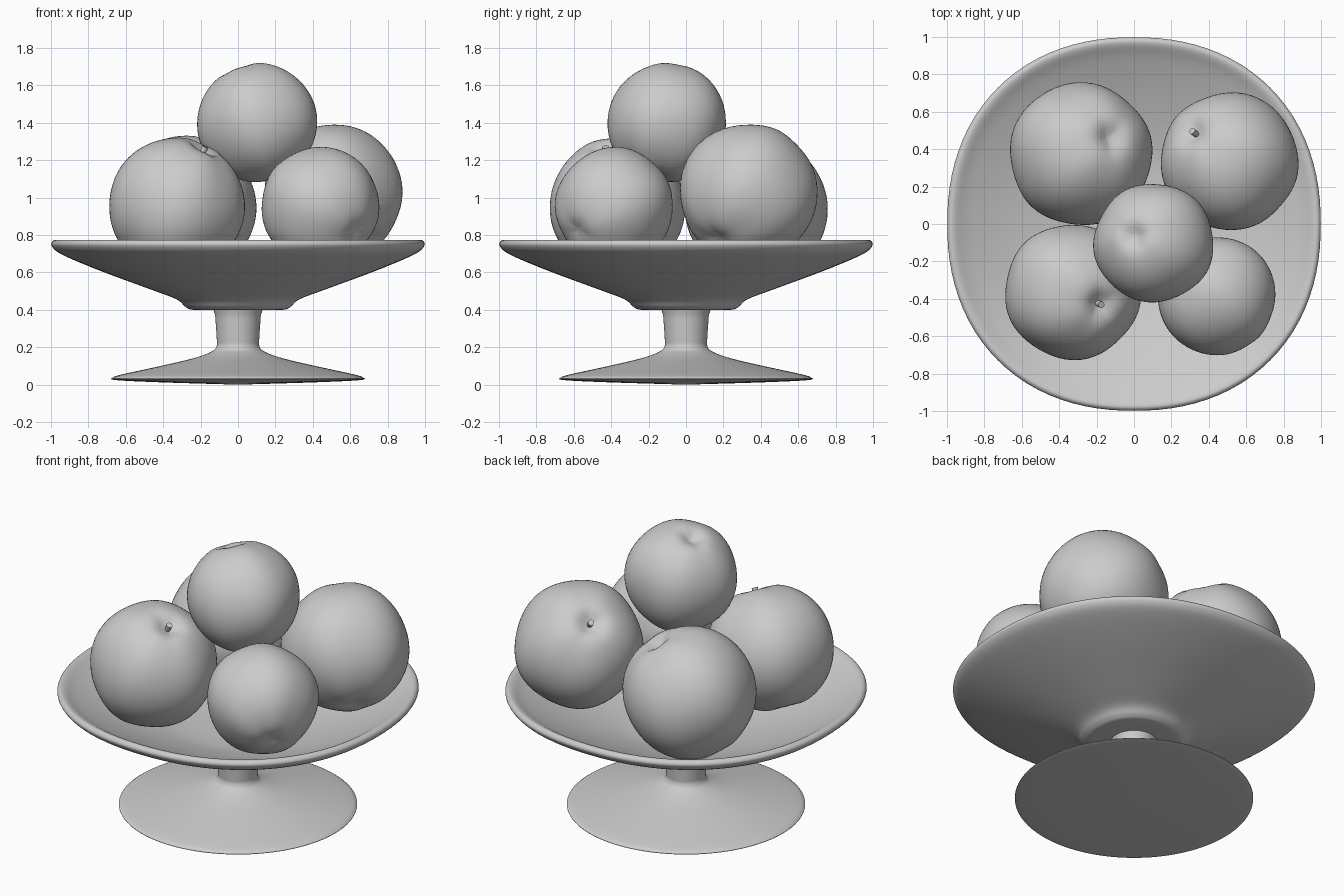
import bpy, bmesh, math
from mathutils import Vector

if "Cube" in bpy.data.objects:
    bpy.data.objects.remove(bpy.data.objects["Cube"])


def smooth_profile(pts, steps=5):
    """Catmull-Rom curve through (radius, z) points."""
    p = [Vector(q) for q in pts]
    p = [p[0]] + p + [p[-1]]
    out = []
    for i in range(1, len(p) - 2):
        a, b, c, d = p[i - 1:i + 3]
        for k in range(steps):
            t = k / steps
            out.append(0.5 * (2 * b + (c - a) * t + (2 * a - 5 * b + 4 * c - d) * t * t
                              + (3 * b - a - 3 * c + d) * t ** 3))
    return out + [p[-1]]


def finish(bm, name, angle=40):
    bmesh.ops.recalc_face_normals(bm, faces=bm.faces)
    me = bpy.data.meshes.new(name)
    bm.to_mesh(me)
    bm.free()
    ob = bpy.data.objects.new(name, me)
    bpy.context.collection.objects.link(ob)
    bpy.ops.object.select_all(action='DESELECT')
    ob.select_set(True)
    bpy.context.view_layer.objects.active = ob
    bpy.ops.object.shade_smooth_by_angle(angle=math.radians(angle))
    return ob


def lathe(name, pts, power=2.0, segs=96):
    """Turned shape; power above 2 makes the plan slightly squarish."""
    bm = bmesh.new()
    rings = []
    for r, z in smooth_profile(pts):
        if r < 1e-4:
            rings.append([bm.verts.new((0, 0, z))] * segs)
            continue
        ring = []
        for i in range(segs):
            a = 2 * math.pi * i / segs
            c, s = math.cos(a), math.sin(a)
            k = r / (abs(c) ** power + abs(s) ** power) ** (1 / power)
            ring.append(bm.verts.new((c * k, s * k, z)))
        rings.append(ring)
    for lo, hi in zip(rings, rings[1:]):
        for i in range(segs):
            j = (i + 1) % segs
            quad = list(dict.fromkeys((lo[i], lo[j], hi[j], hi[i])))
            if len(quad) > 2:
                bm.faces.new(quad)
    return finish(bm, name)


def fruit(name, centre, radius, axis, phase, stem=False):
    """Lumpy apple with a dimple at each end of its axis."""
    rot = Vector(axis).to_track_quat('Z', 'Y')
    centre = Vector(centre)
    bm = bmesh.new()
    bmesh.ops.create_uvsphere(bm, u_segments=64, v_segments=40, radius=1)
    for v in bm.verts:
        t = math.acos(max(-1, min(1, v.co.z)))
        a = math.atan2(v.co.y, v.co.x)
        k = 1 - 0.15 * math.exp(-(t / 0.2) ** 2) - 0.07 * math.exp(-((math.pi - t) / 0.2) ** 2)
        k += 0.014 * math.sin(t) * math.cos(5 * a + phase)
        k += 0.010 * math.sin(t) ** 2 * math.sin(2 * a + 3 * t + phase)
        v.co = centre + rot @ (v.co * radius * k)
    finish(bm, name, 80)
    if stem:
        bm = bmesh.new()
        bmesh.ops.create_cone(bm, cap_ends=True, segments=16, radius1=0.012,
                              radius2=0.018, depth=0.1)
        for v in bm.verts:
            v.co = centre + rot @ (v.co + Vector((0, 0, radius * 0.98 - 0.05)))
        finish(bm, name + "_stem")


# Shallow dish
lathe("bowl", [(0, 0.40), (0.12, 0.40), (0.24, 0.40), (0.28, 0.415), (0.33, 0.457),
               (0.47, 0.51), (0.74, 0.61), (0.94, 0.695), (0.995, 0.74), (0.99, 0.768),
               (0.96, 0.77), (0.88, 0.725), (0.70, 0.645), (0.50, 0.575),
               (0.30, 0.53), (0, 0.52)], power=2.2)

# Stem and flared foot
lathe("pedestal", [(0, 0.42), (0.123, 0.42), (0.121, 0.36), (0.114, 0.25), (0.115, 0.205),
                   (0.145, 0.175), (0.25, 0.138), (0.45, 0.092), (0.62, 0.055),
                   (0.67, 0.038), (0.65, 0.024), (0.40, 0.012), (0, 0)])

# Heap of fruit
fruit("front_left_fruit", (-0.33, -0.365, 0.96), 0.362, (0.14, -0.06, 0.28), 0.5, True)
fruit("back_right_fruit", (0.51, 0.335, 1.025), 0.367, (-0.19, 0.155, 0.24), 1.7, True)
fruit("back_left_fruit", (-0.285, 0.375, 0.95), 0.38, (0.165, 0.09, 0.31), 2.9)
fruit("front_right_fruit", (0.44, -0.385, 0.955), 0.315, (-0.5, 0.5, 0.35), 4.1)
fruit("top_fruit", (0.105, -0.10, 1.40), 0.319, (-0.11, 0.04, 0.29), 5.3)
